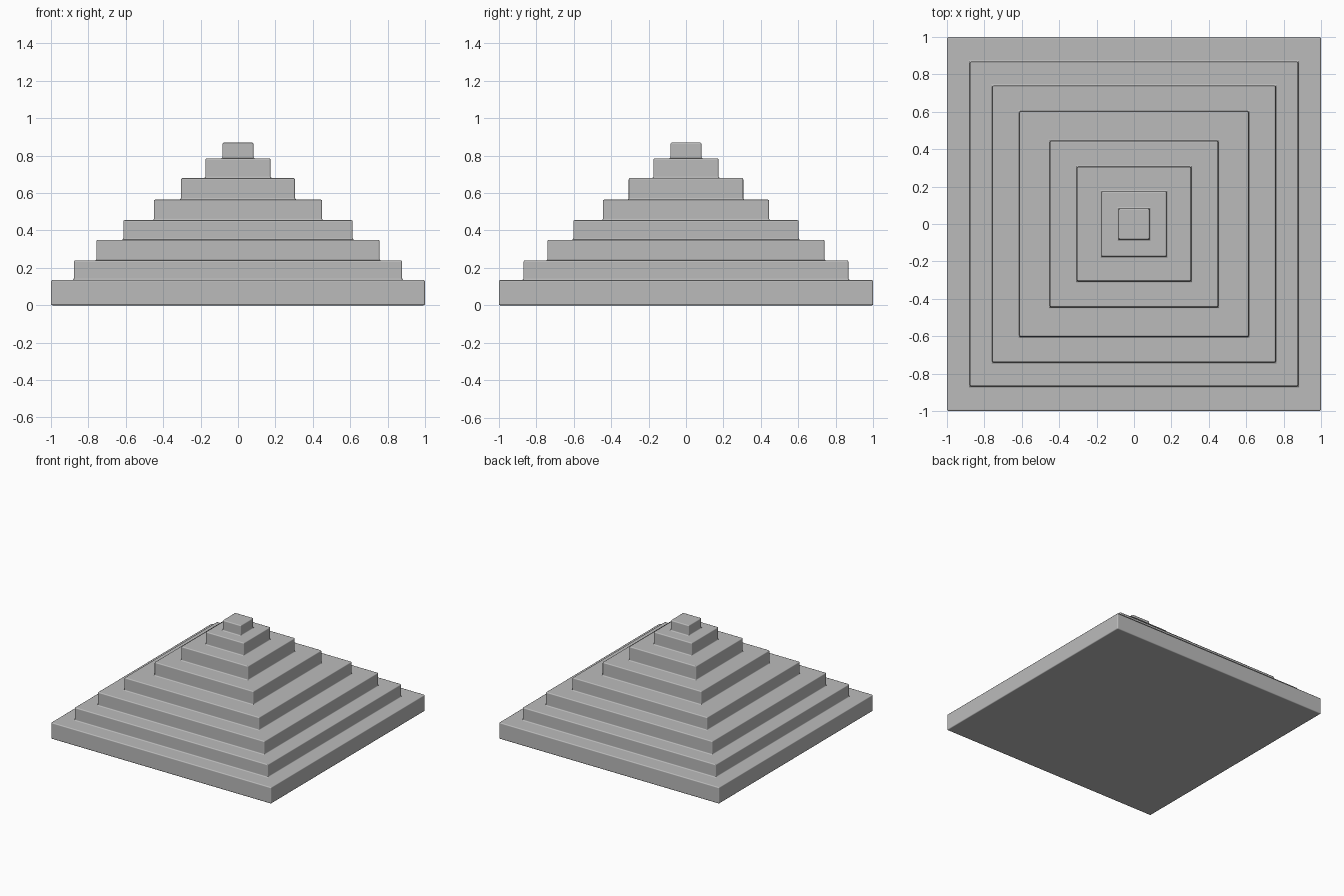
import bpy
import bmesh

cube = bpy.data.objects.get("Cube")
if cube:
    bpy.data.objects.remove(cube, do_unlink=True)

# Stone colour
stone = bpy.data.materials.new("grey_stone")
stone.use_nodes = True
grey = (0.5, 0.5, 0.5, 1)
stone.diffuse_color = grey
stone.node_tree.nodes["Principled BSDF"].inputs["Base Color"].default_value = grey

# Tiers from the ground up: half width, half depth, top height
TIERS = [
    (1.0, 1.0, 0.135),
    (0.878, 0.868, 0.24),
    (0.757, 0.74, 0.35),
    (0.613, 0.602, 0.455),
    (0.45, 0.444, 0.565),
    (0.305, 0.306, 0.68),
    (0.174, 0.174, 0.785),
    (0.083, 0.083, 0.87),
]
CORNERS = [(-1, -1), (1, -1), (1, 1), (-1, 1)]


def add_ring(bm, half_x, half_y, z):
    return [bm.verts.new((sx * half_x, sy * half_y, z)) for sx, sy in CORNERS]


def bridge(bm, low, high):
    for i in range(4):
        j = (i + 1) % 4
        bm.faces.new((low[i], low[j], high[j], high[i]))


# One closed shell: every tier adds a riser and the tread below it
bm = bmesh.new()
floor = 0
previous = None
for half_x, half_y, top in TIERS:
    low = add_ring(bm, half_x, half_y, floor)
    high = add_ring(bm, half_x, half_y, top)
    if previous:
        bridge(bm, previous, low)
    else:
        bm.faces.new(low[::-1])
    bridge(bm, low, high)
    previous, floor = high, top
bm.faces.new(previous)
bmesh.ops.recalc_face_normals(bm, faces=bm.faces)

mesh = bpy.data.meshes.new("stepped_pyramid")
bm.to_mesh(mesh)
bm.free()
mesh.materials.append(stone)
pyramid = bpy.data.objects.new("stepped_pyramid", mesh)
bpy.context.collection.objects.link(pyramid)

# Slightly worn edges
bevel = pyramid.modifiers.new("worn_edges", "BEVEL")
bevel.width = 0.008
bevel.segments = 2
bevel.limit_method = "ANGLE"
bevel.harden_normals = True

bpy.ops.object.select_all(action="DESELECT")
pyramid.select_set(True)
bpy.context.view_layer.objects.active = pyramid
bpy.ops.object.shade_smooth_by_angle(angle=0.7)
